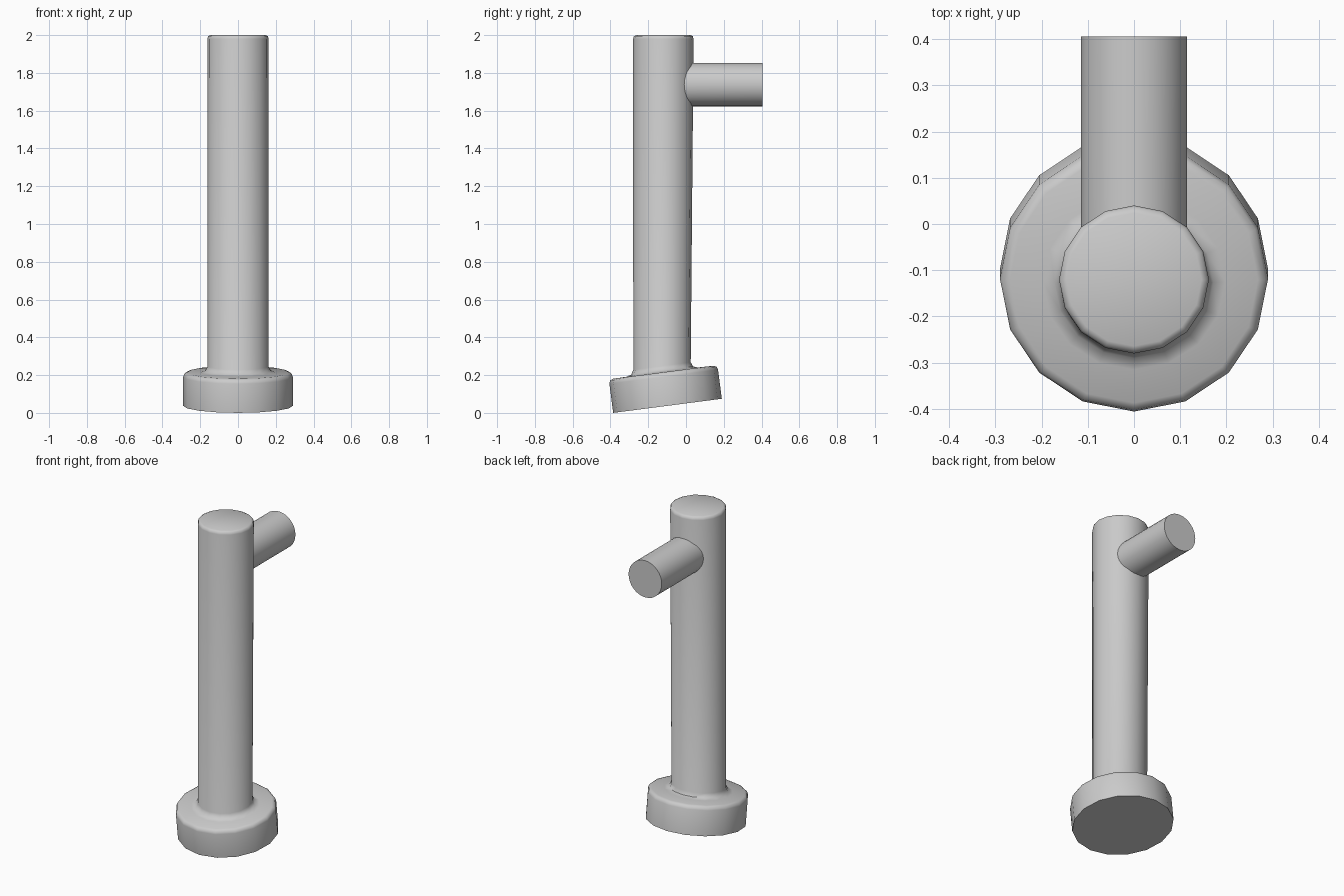
import bpy, math

if "Cube" in bpy.data.objects:
    bpy.data.objects.remove(bpy.data.objects["Cube"])

SIDES = 16
TILT = math.radians(7.4)
C, S, T = math.cos(TILT), math.sin(TILT), math.tan(TILT)


def ring(cy, rx, ry, z, slope=0.0, n=SIDES):
    """Horizontal ring whose height may slope along y."""
    pts = []
    for i in range(n):
        a = 2 * math.pi * i / n
        dy = ry * math.sin(a)
        pts.append((rx * math.cos(a), cy + dy, z + slope * dy))
    return pts


def disc_ring(r, h):
    """Ring around the tilted axis of the base, h along that axis."""
    return ring(-0.098 - S * h, r, r * C, 0.0375 + C * h, T)


def loft(name, rings, cap_start=True, cap_end=True, angle=50):
    n = len(rings[0])
    verts = [p for r in rings for p in r]
    faces = []
    for k in range(len(rings) - 1):
        for i in range(n):
            j = (i + 1) % n
            faces.append((k * n + i, k * n + j, (k + 1) * n + j, (k + 1) * n + i))
    if cap_start:
        faces.append(tuple(reversed(range(n))))
    if cap_end:
        faces.append(tuple(range(len(verts) - n, len(verts))))
    mesh = bpy.data.meshes.new(name)
    mesh.from_pydata(verts, [], faces)
    mesh.update()
    obj = bpy.data.objects.new(name, mesh)
    bpy.context.collection.objects.link(obj)
    bpy.ops.object.select_all(action='DESELECT')
    obj.select_set(True)
    bpy.context.view_layer.objects.active = obj
    bpy.ops.object.shade_smooth_by_angle(angle=math.radians(angle))
    return obj


# Tilted foot, fillet and upright column in one skin
loft("column_with_foot", [
    disc_ring(0.29, 0.0),
    disc_ring(0.29, 0.155),
    disc_ring(0.284, 0.172),
    disc_ring(0.268, 0.179),
    ring(-0.125, 0.197, 0.19, 0.216, T),
    ring(-0.126, 0.172, 0.164, 0.224, T),
    ring(-0.127, 0.161, 0.152, 0.248, T),
    ring(-0.12, 0.162, 0.16, 1.98),
    ring(-0.12, 0.158, 0.156, 1.994),
    ring(-0.12, 0.146, 0.144, 2.0),
])

# Side pipe, its inner end fitted to the column wall
R, Z, N = 0.115, 1.738, 32
inner, outer = [], []
for i in range(N):
    a = 2 * math.pi * i / N
    x, z = R * math.cos(a), Z - R * math.sin(a)
    inner.append((x, -0.12 + math.sqrt(0.153 ** 2 - x * x), z))
    outer.append((x, 0.405, z))
loft("side_pipe", [inner, outer], cap_start=False)
